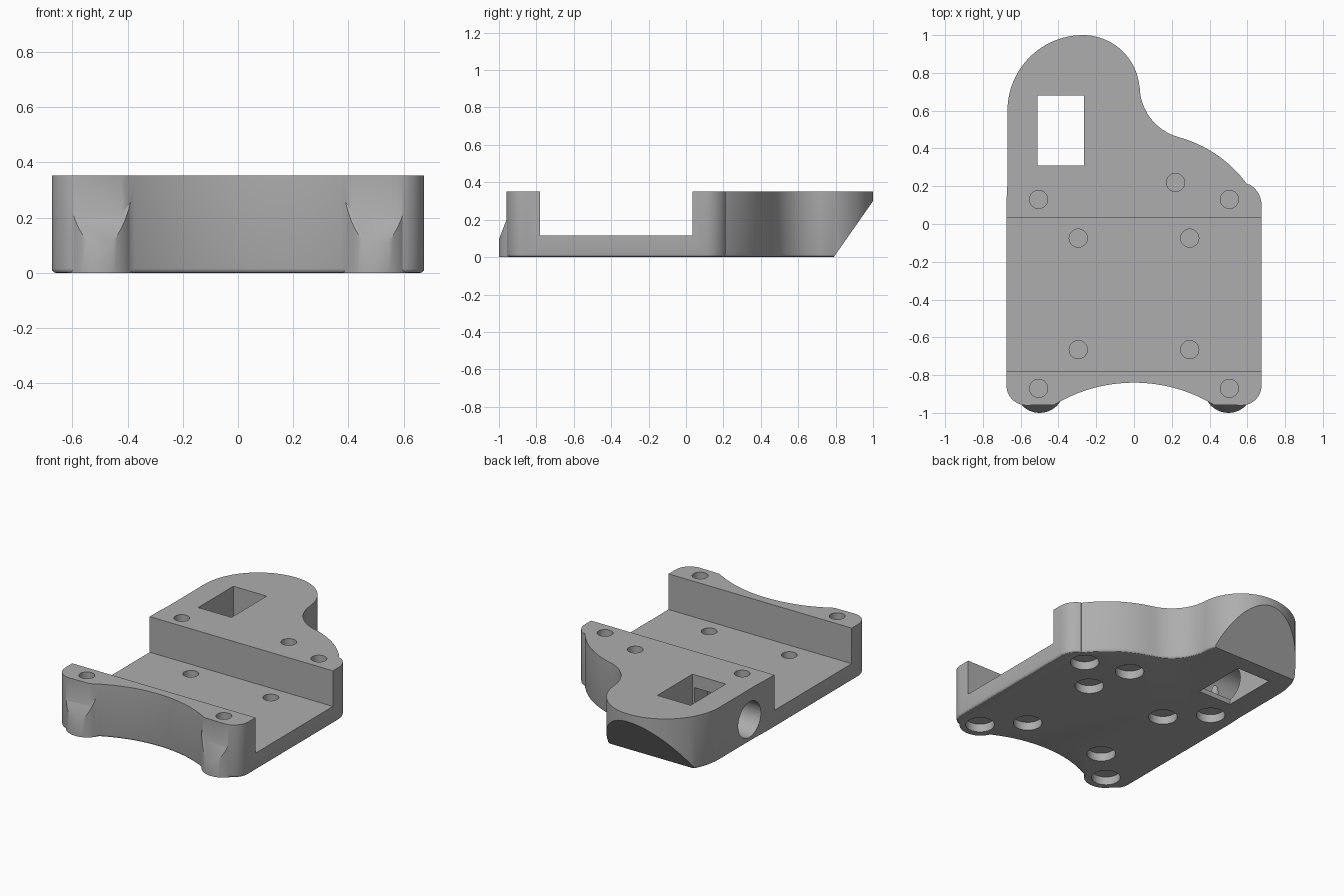
import bpy, bmesh, math
from mathutils import Matrix, Vector

if "Cube" in bpy.data.objects:
    bpy.data.objects.remove(bpy.data.objects["Cube"], do_unlink=True)

HEIGHT = 0.352
gray = bpy.data.materials.new("matte gray")
gray.use_nodes = True
color = (0.42, 0.42, 0.42, 1)
gray.diffuse_color = color
gray.node_tree.nodes["Principled BSDF"].inputs["Base Color"].default_value = color


def arc(cx, cy, r, start, end, steps=16):
    angles = [math.radians(start + (end - start) * i / steps) for i in range(steps + 1)]
    return [(cx + r * math.cos(a), cy + r * math.sin(a)) for a in angles]


def inset(points, d):
    """Offset a counter-clockwise outline inwards."""
    result = []
    for i, p in enumerate(points):
        t = (Vector(points[(i + 1) % len(points)]) - Vector(points[i - 1])).normalized()
        result.append((p[0] - t.y * d, p[1] + t.x * d))
    return result


def make_object(name, bm):
    bmesh.ops.recalc_face_normals(bm, faces=bm.faces)
    mesh = bpy.data.meshes.new(name)
    bm.to_mesh(mesh)
    bm.free()
    mesh.materials.append(gray)
    obj = bpy.data.objects.new(name, mesh)
    bpy.context.collection.objects.link(obj)
    return obj


def loft(rings):
    """Closed solid through (outline, z) rings."""
    bm = bmesh.new()
    loops = [[bm.verts.new((x, y, z)) for x, y in pts] for pts, z in rings]
    n = len(loops[0])
    for low, high in zip(loops, loops[1:]):
        for i in range(n):
            j = (i + 1) % n
            bm.faces.new((low[i], low[j], high[j], high[i]))
    bm.faces.new(loops[0][::-1])
    bm.faces.new(loops[-1])
    return bm


def slice_off(bm, point, normal):
    """Remove everything beyond a plane and close the cut."""
    geom = bm.verts[:] + bm.edges[:] + bm.faces[:]
    cut = bmesh.ops.bisect_plane(bm, geom=geom, plane_co=point, plane_no=normal, clear_outer=True)
    edges = [e for e in cut["geom_cut"] if isinstance(e, bmesh.types.BMEdge)]
    bmesh.ops.contextual_create(bm, geom=edges)


def box(name, low, high):
    (x0, y0, z0), (x1, y1, z1) = low, high
    outline = [(x0, y0), (x1, y0), (x1, y1), (x0, y1)]
    return make_object(name, loft([(outline, z0), (outline, z1)]))


def cylinder(name, x, y, r, z0, z1):
    circle = arc(x, y, r, 0, 360, 48)[:-1]
    return make_object(name, loft([(circle, z0), (circle, z1)]))


def combine(target, tool, operation):
    bpy.context.view_layer.objects.active = target
    mod = target.modifiers.new(operation, "BOOLEAN")
    mod.object, mod.operation, mod.solver = tool, operation, "EXACT"
    bpy.ops.object.modifier_apply(modifier=mod.name)
    bpy.data.objects.remove(tool, do_unlink=True)


# Plan outline, counter-clockwise from the concave front edge
outline = arc(0, -1.66, 0.82, 121, 59, 32)
outline += arc(0.57, -0.855, 0.105, -90, 0, 12)
outline += arc(0.55, 0.10, 0.125, 0, 62, 10)
outline += arc(0.065, -0.178, 0.66, 36, 75)[:-1]
outline += arc(0.31, 0.73, 0.28, 255, 180)
outline += arc(-0.27, 0.70, 0.30, 3, 90, 24)[:-1]
outline += arc(-0.27, 0.60, 0.40, 90, 180, 24)
outline += [(-0.67, 0.22), (-0.675, 0.12)]
outline += arc(-0.57, -0.855, 0.105, 180, 270, 12)

# Body with a rounded bottom edge and a sloped underside at the back lobe
r = 0.015
rings = [(inset(outline, r * (1 - math.sin(a))), r * (1 - math.cos(a)))
         for a in (math.radians(d) for d in (0, 30, 60, 90))]
bm = loft(rings + [(outline, HEIGHT)])
slice_off(bm, (0, 0.79, 0), (0, 0.30, -0.21))
body = make_object("mount_body", bm)

# Front screw bosses with sloped tops
for x in (-0.5, 0.5):
    circle = arc(x, -0.87, 0.13, 0, 360, 48)[:-1]
    bm = loft([(circle, 0), (circle, 0.3)])
    slice_off(bm, (0, -1, 0.095), (0, -0.105, 0.04))
    combine(body, make_object("boss", bm), "UNION")

# Channel across the middle
combine(body, box("channel", (-1, -0.78, 0.115), (1, 0.035, 1)), "DIFFERENCE")

# Rectangular window and round side port
combine(body, box("window", (-0.51, 0.31, -1), (-0.265, 0.68, 1)), "DIFFERENCE")
port = cylinder("side_port", 0, 0, 0.118, -0.9, -0.28)
port.data.transform(Matrix(((0, 0, 1, 0), (1, 0, 0, 0.29), (0, 1, 0, 0.15), (0, 0, 0, 1))))
combine(body, port, "DIFFERENCE")

# Screw holes: narrow from above, wide pocket from below, thin web between
holes = [(s * x, y) for s in (-1, 1)
         for x, y in ((0.505, 0.13), (0.295, -0.075), (0.295, -0.665), (0.505, -0.87))]
for x, y in holes + [(0.22, 0.22)]:
    combine(body, cylinder("screw_hole", x, y, 0.048, 0.065, 1), "DIFFERENCE")
    combine(body, cylinder("head_pocket", x, y, 0.088, -1, 0.055), "DIFFERENCE")

bpy.ops.object.select_all(action="DESELECT")
body.select_set(True)
bpy.context.view_layer.objects.active = body
bpy.ops.object.shade_smooth_by_angle(angle=math.radians(30))
